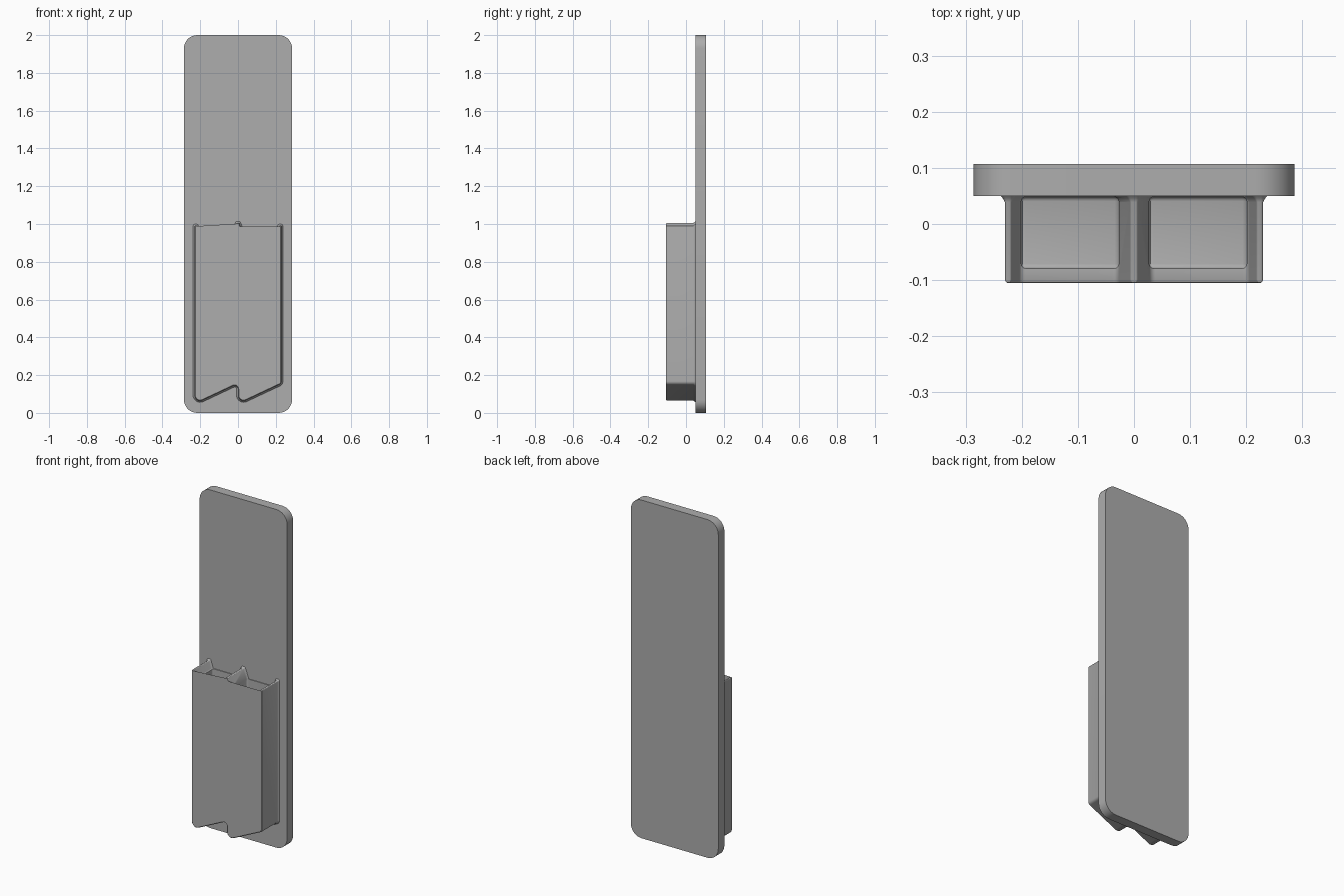
import bpy, bmesh, math
from mathutils import Vector

cube = bpy.data.objects.get("Cube")
if cube:
    bpy.data.objects.remove(cube, do_unlink=True)

grey = bpy.data.materials.new("plain_grey")
grey.use_nodes = True
COLOUR = (0.42, 0.42, 0.42, 1)
grey.diffuse_color = COLOUR
grey.node_tree.nodes["Principled BSDF"].inputs["Base Color"].default_value = COLOUR


def rounded(corners, steps=8):
    """Outline from (x, z, radius) corners, each rounded by an arc."""
    out = []
    for i, (x, z, r) in enumerate(corners):
        p = Vector((x, z))
        if r == 0:
            out.append(p)
            continue
        a = (Vector(corners[i - 1][:2]) - p).normalized()
        b = (Vector(corners[(i + 1) % len(corners)][:2]) - p).normalized()
        half = a.angle(b) / 2
        centre = p + (a + b).normalized() * r / math.sin(half)
        start = p + a * r / math.tan(half) - centre
        end = p + b * r / math.tan(half) - centre
        turn = start.angle_signed(end)
        for k in range(steps + 1):
            t = -turn * k / steps
            c, s = math.cos(t), math.sin(t)
            out.append(centre + Vector((start.x * c - start.y * s, start.x * s + start.y * c)))
    return out


def offset(points, d):
    """Move a counter-clockwise outline outwards by d."""
    out = []
    for i, p in enumerate(points):
        e1 = (p - points[i - 1]).normalized()
        e2 = (points[(i + 1) % len(points)] - p).normalized()
        n1, n2 = Vector((e1.y, -e1.x)), Vector((e2.y, -e2.x))
        out.append(p + (n1 + n2) * d / max(1 + n1.dot(n2), 0.5))
    return out


def loft(name, outline, rings):
    """Stack (y, offset) rings of an outline into a closed solid."""
    bm = bmesh.new()
    loops = [[bm.verts.new((p.x, y, p.y)) for p in offset(outline, d)] for y, d in rings]
    for a, b in zip(loops, loops[1:]):
        for i in range(len(a)):
            bm.faces.new((a[i - 1], a[i], b[i], b[i - 1]))
    bm.faces.new(loops[0])
    bm.faces.new(loops[-1][::-1])
    bmesh.ops.recalc_face_normals(bm, faces=bm.faces)
    mesh = bpy.data.meshes.new(name)
    bm.to_mesh(mesh)
    bm.free()
    mesh.materials.append(grey)
    obj = bpy.data.objects.new(name, mesh)
    bpy.context.collection.objects.link(obj)
    return obj


def cut(obj, cutter):
    """Subtract the cutter, then remove it."""
    mod = obj.modifiers.new("cut", "BOOLEAN")
    mod.operation, mod.solver, mod.object = "DIFFERENCE", "EXACT", cutter
    bpy.ops.object.select_all(action="DESELECT")
    obj.select_set(True)
    bpy.context.view_layer.objects.active = obj
    bpy.ops.object.modifier_apply(modifier=mod.name)
    bpy.data.objects.remove(cutter, do_unlink=True)


def smooth(obj):
    bpy.ops.object.select_all(action="DESELECT")
    obj.select_set(True)
    bpy.context.view_layer.objects.active = obj
    bpy.ops.object.shade_smooth_by_angle(angle=math.radians(30))


# Back plate with rounded corners
W, FRONT, BACK = 0.286, 0.05, 0.107
plate = loft("back_plate", rounded([(-W, 0, 0.07), (W, 0, 0.07), (W, 2, 0.07), (-W, 2, 0.07)]),
             [(FRONT, 0), (BACK, 0)])

# Blind round holes in the back, two columns of seven
bm = bmesh.new()
for side in (-1, 1):
    for row in range(7):
        new = bmesh.ops.create_cone(bm, cap_ends=True, segments=32, radius1=0.035,
                                    radius2=0.035, depth=0.08)["verts"]
        for v in new:
            x, y, z = v.co
            v.co = (side * W / 2 + x, BACK + z, (row + 0.5) * W + y)
mesh = bpy.data.meshes.new("hole_cutter")
bm.to_mesh(mesh)
bm.free()
holes = bpy.data.objects.new("hole_cutter", mesh)
holes.hide_render = True
bpy.context.collection.objects.link(holes)
cut(plate, holes)
smooth(plate)

# Double holder: slanted bottoms below, pointed wall tops above
S, RIM = 0.23, 0.942
LOW, HIGH = 0.047, 0.155
right_top = [(S, 0.992, 0.004), (0.219, 0.992, 0.004), (0.203, RIM, 0.012),
             (0.03, RIM, 0.012), (0.006, 1.006, 0.004)]
left_top = [(-x, z, r) for x, z, r in reversed(right_top)]
bottom = [(-S, LOW, 0.03), (0, HIGH, 0.018), (0, LOW, 0.03), (S, HIGH, 0.02)]
holder = loft("double_holder", rounded(bottom + right_top + left_top),
              [(FRONT + 0.005, 0.008), (FRONT, 0.008), (0.046, 0.004), (0.039, 0),
               (-0.099, 0), (-0.103, -0.0015), (-0.105, -0.004)])

# Two pockets with floors parallel to the slanted bottoms
for x0, x1 in ((-0.201, -0.027), (0.027, 0.201)):
    pocket = loft("pocket_cutter", rounded([(x0, 0.095, 0), (x1, 0.177, 0), (x1, 1.2, 0), (x0, 1.2, 0)]),
                  [(-0.079, 0), (0.0485, 0)])
    pocket.hide_render = True
    bm = bmesh.new()
    bm.from_mesh(pocket.data)
    bmesh.ops.bevel(bm, geom=bm.edges[:], offset=0.008, segments=4, profile=0.5, affect="EDGES")
    bm.to_mesh(pocket.data)
    bm.free()
    cut(holder, pocket)
smooth(holder)
